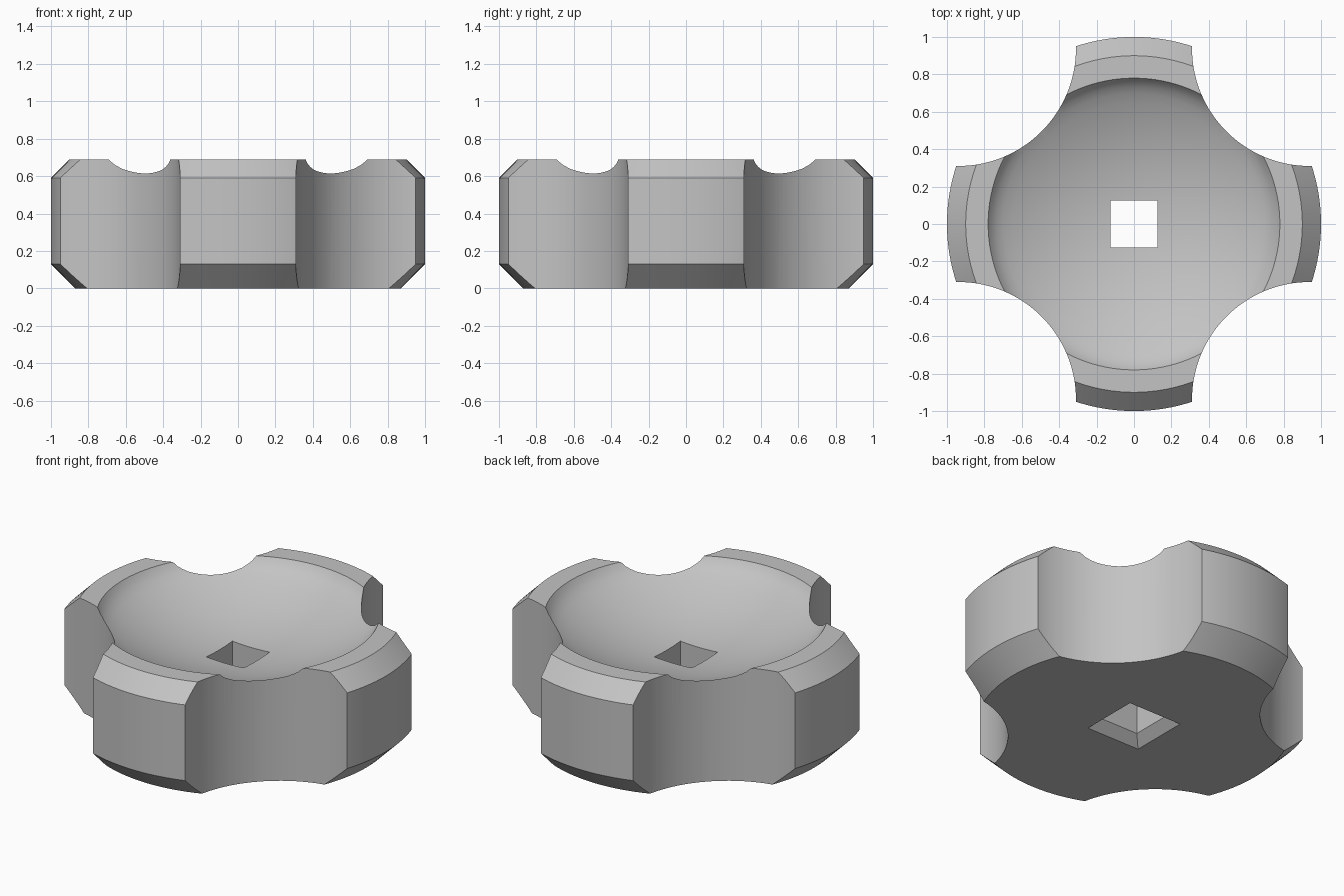
import bpy
import bmesh
from math import pi, radians, sin, cos, sqrt
from mathutils import Matrix

cube = bpy.data.objects.get("Cube")
if cube:
    bpy.data.objects.remove(cube)

grey = bpy.data.materials.new("plain grey")
grey.use_nodes = True
colour = (0.55, 0.55, 0.55, 1)
grey.diffuse_color = colour
grey.node_tree.nodes["Principled BSDF"].inputs["Base Color"].default_value = colour


def add_object(name, bm):
    bmesh.ops.recalc_face_normals(bm, faces=bm.faces[:])
    mesh = bpy.data.meshes.new(name)
    bm.to_mesh(mesh)
    bm.free()
    mesh.materials.append(grey)
    obj = bpy.data.objects.new(name, mesh)
    bpy.context.collection.objects.link(obj)
    return obj


def lathe(name, profile, steps):
    bm = bmesh.new()
    verts = [bm.verts.new((r, 0, z)) for r, z in profile]
    edges = [bm.edges.new(pair) for pair in zip(verts, verts[1:])]
    bmesh.ops.spin(bm, geom=verts + edges, cent=(0, 0, 0), axis=(0, 0, 1),
                   angle=2 * pi, steps=steps)
    bmesh.ops.remove_doubles(bm, verts=bm.verts[:], dist=1e-5)
    return add_object(name, bm)


def square_prism(name, sections):
    # Stacked square sections given as (half width, height)
    bm = bmesh.new()
    rings = [[bm.verts.new((sx * h, sy * h, z))
              for sx, sy in ((-1, -1), (1, -1), (1, 1), (-1, 1))]
             for h, z in sections]
    for low, high in zip(rings, rings[1:]):
        for i in range(4):
            j = (i + 1) % 4
            bm.faces.new((low[i], low[j], high[j], high[i]))
    bm.faces.new(rings[0])
    bm.faces.new(rings[-1])
    return add_object(name, bm)


# Chamfered disc with a shallow dished top and a steeper rim
floor_z, bowl_radius = 0.44, 1.49
bowl = []
for i in range(15):
    r = 0.05 * i
    bowl.append((r, floor_z + bowl_radius - sqrt(bowl_radius ** 2 - r * r)))
outside = [(0.735, 0.638), (0.763, 0.665), (0.78, 0.69), (0.9, 0.69),
           (1, 0.59), (1, 0.13), (0.87, 0), (0, 0)]
body = lathe("knob_body", bowl + outside, 128)

# Four round finger scallops on the diagonals
cutters = []
for k in range(4):
    a = pi / 4 + k * pi / 2
    bm = bmesh.new()
    offset = 0.94 * sqrt(2)
    place = Matrix.Translation((offset * cos(a), offset * sin(a), 0.35))
    bmesh.ops.create_cone(bm, cap_ends=True, segments=128, radius1=0.63,
                          radius2=0.63, depth=2, matrix=place)
    cutters.append(add_object("scallop_cutter", bm))

# Square shaft hole, flared at the underside
cutters.append(square_prism("hole_cutter", [(0.235, -0.055), (0.18, 0),
                                            (0.125, 0.055), (0.125, 1)]))

for cutter in cutters:
    cutter.hide_render = True
    cut = body.modifiers.new("cut", "BOOLEAN")
    cut.operation = "DIFFERENCE"
    cut.solver = "EXACT"
    cut.object = cutter

# Bake the cuts and drop the helpers
bpy.ops.object.select_all(action="DESELECT")
body.select_set(True)
bpy.context.view_layer.objects.active = body
for mod in list(body.modifiers):
    bpy.ops.object.modifier_apply(modifier=mod.name)
for cutter in cutters:
    bpy.data.objects.remove(cutter)
bpy.ops.object.shade_smooth_by_angle(angle=radians(25))
